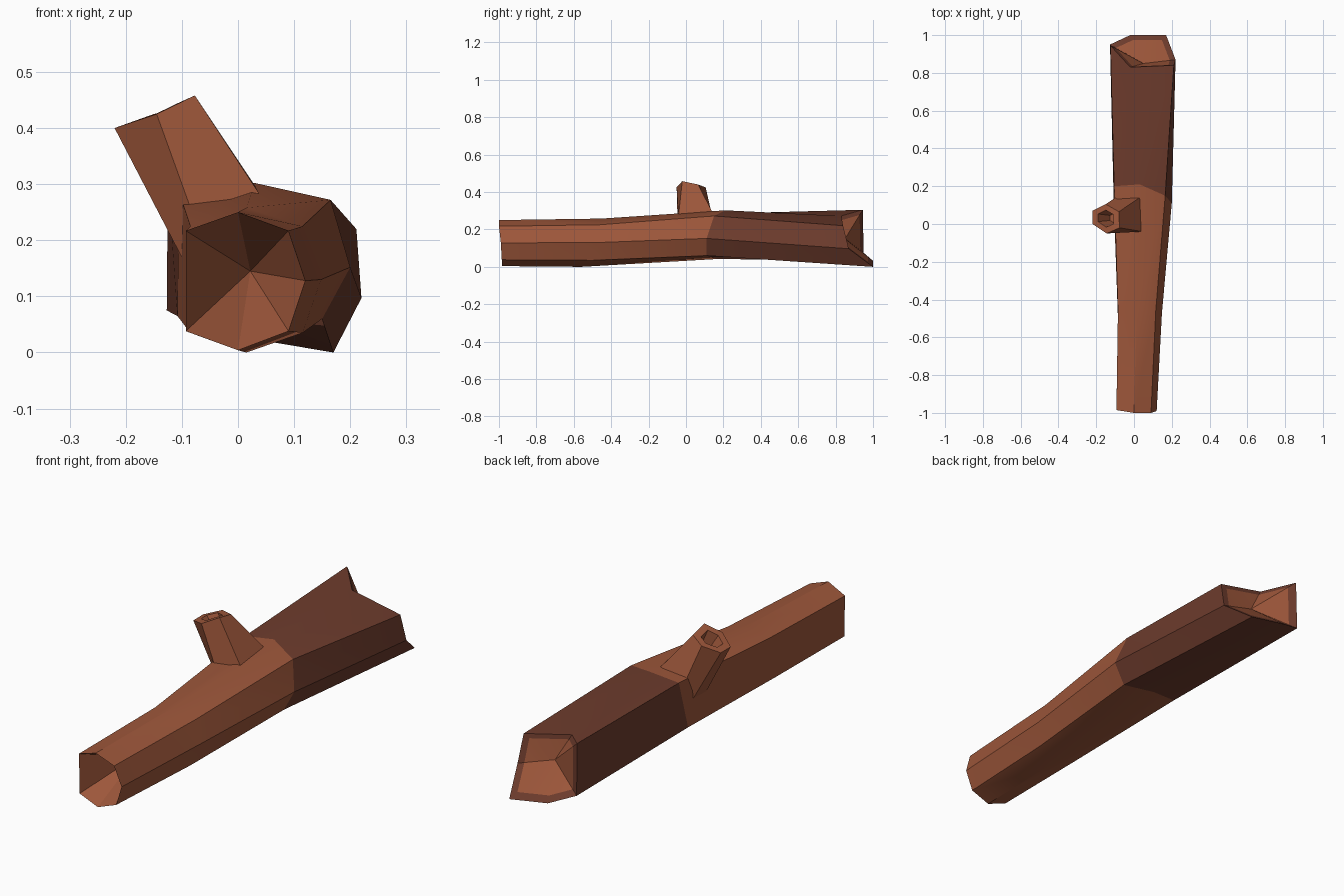
import bpy, bmesh, math
from mathutils import Vector

if "Cube" in bpy.data.objects:
    bpy.data.objects.remove(bpy.data.objects["Cube"])


def material(name, rgb):
    m = bpy.data.materials.new(name)
    m.diffuse_color = (*rgb, 1)
    m.use_nodes = True
    m.node_tree.nodes["Principled BSDF"].inputs["Base Color"].default_value = m.diffuse_color
    return m


light_wood = material("light_wood", (0.34, 0.095, 0.043))
dark_bark = material("dark_bark", (0.155, 0.045, 0.026))


def ring(bm, pts):
    return [bm.verts.new(p) for p in pts]


def bridge(bm, a, b, mat=0):
    n = len(a)
    for i in range(n):
        j = (i + 1) % n
        bm.faces.new((a[i], a[j], b[j], b[i])).material_index = mat


def fan(bm, a, apex, mat=0):
    c = bm.verts.new(apex)
    for i in range(len(a)):
        bm.faces.new((a[i], a[(i + 1) % len(a)], c)).material_index = mat


def shrink(pts, c, t):
    return [Vector(p).lerp(Vector(c), t) for p in pts]


def finish(bm, name):
    bmesh.ops.recalc_face_normals(bm, faces=bm.faces)
    me = bpy.data.meshes.new(name)
    bm.to_mesh(me)
    bm.free()
    ob = bpy.data.objects.new(name, me)
    bpy.context.collection.objects.link(ob)
    me.materials.append(light_wood)
    me.materials.append(dark_bark)
    bpy.ops.object.select_all(action='DESELECT')
    ob.select_set(True)
    bpy.context.view_layer.objects.active = ob
    bpy.ops.object.shade_smooth_by_angle(angle=math.radians(28))
    return ob


# Log: four seven-sided rings, clockwise from the top left
front = [(-.093, -.985, .217), (0, -1, .25), (.09, -1, .217), (.12, -.99, .128),
         (.09, -.985, .038), (0, -.985, .004), (-.093, -.98, .038)]
waist = [(-.085, -.46, .225), (.015, -.45, .258), (.115, -.46, .225), (.148, -.47, .13),
         (.115, -.5, .035), (.015, -.56, 0), (-.085, -.5, .035)]
middle = [(-.105, .2, .285), (.03, .21, .302), (.165, .15, .272), (.2, .11, .152),
          (.15, .11, .06), (.03, .17, .042), (-.108, .14, .065)]
back = [(-.125, .945, .305), (-.02, .83, .272), (.211, .84, .22), (.22, .87, .097),
        (.17, 1, 0), (-.02, 1, .032), (-.127, .95, .075)]

bm = bmesh.new()
rings = [ring(bm, p) for p in (front, waist, middle, back)]
for i in range(3):
    bridge(bm, rings[i], rings[i + 1], 1 if i == 2 else 0)
# hollow front end
fan(bm, rings[0], (.022, -.75, .145))
# broken back end: bark rim around a dished wood core
core = (.05, .85, .15)
rim = ring(bm, shrink(back, core, .18))
bridge(bm, rings[3], rim, 1)
fan(bm, rim, core)
finish(bm, "log")

# Branch stub: six-sided, leaning left, with a hollow tip
base = [(-.09, 0, .15), (-.09, .1, .15), (-.09, .145, .25), (.045, .15, .275),
        (.045, -.04, .272), (-.08, -.045, .245)]
tip = [(-.22, 0, .40), (-.22, .07, .40), (-.15, .105, .425), (-.08, .065, .44),
       (-.077, -.02, .458), (-.145, -.05, .425)]
bm = bmesh.new()
b, t = ring(bm, base), ring(bm, tip)
bridge(bm, b, t)
centre = Vector((-.15, .03, .425))
axis = Vector((.5, 0, -.87))
lip = shrink(tip, centre, .42)
mouth = ring(bm, lip)
bridge(bm, t, mouth)
deep_pts = [p + axis * .1 for p in shrink(lip, centre, .35)]
deep = ring(bm, deep_pts)
bridge(bm, mouth, deep)
bm.faces.new(deep)
finish(bm, "branch_stub")
